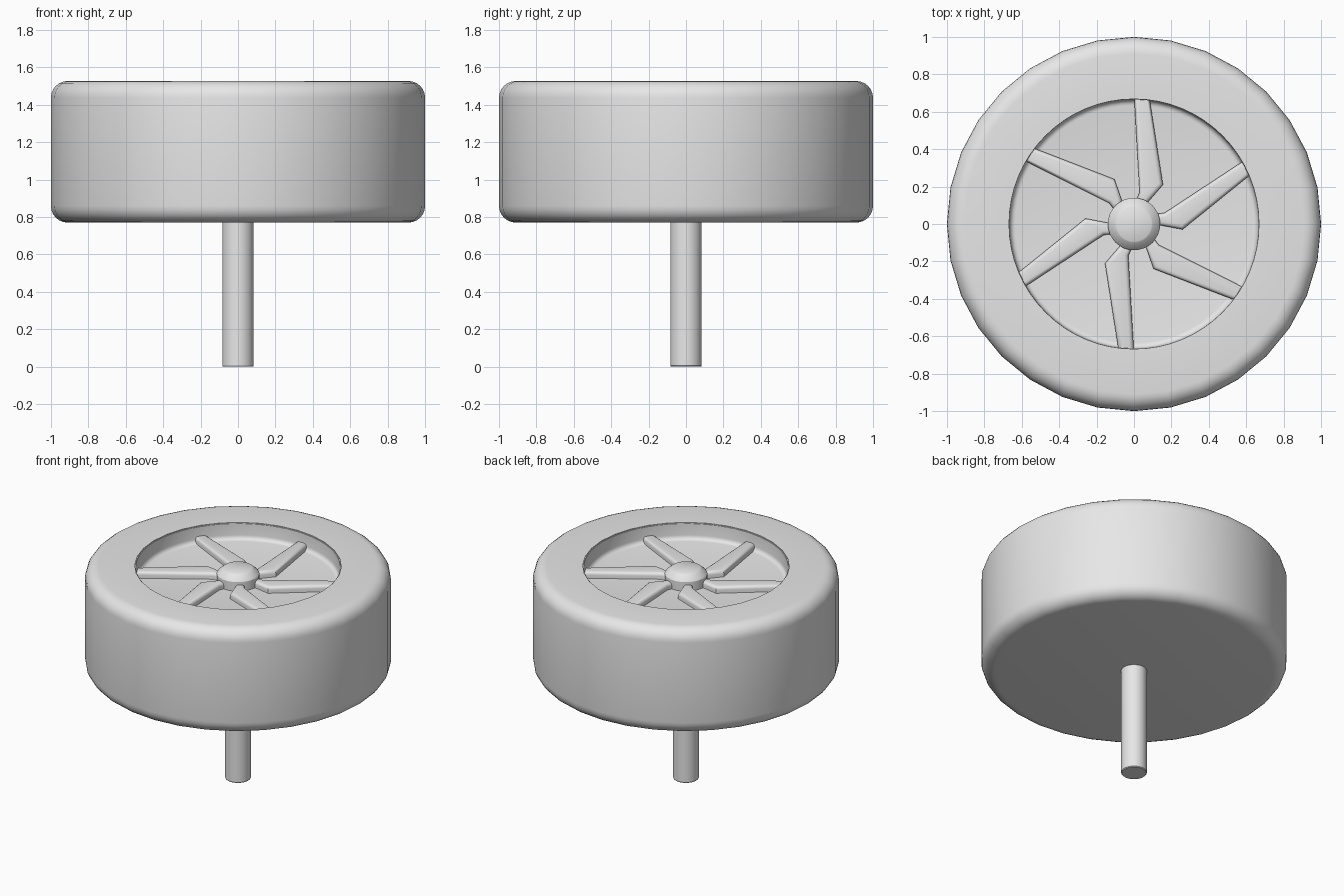
import bpy, bmesh, math
from mathutils import Matrix

cube = bpy.data.objects.get("Cube")
if cube:
    bpy.data.objects.remove(cube, do_unlink=True)

grey = bpy.data.materials.new("light_grey")
grey.use_nodes = True
grey.diffuse_color = (0.8, 0.8, 0.8, 1)
grey.node_tree.nodes["Principled BSDF"].inputs["Base Color"].default_value = (0.8, 0.8, 0.8, 1)


def finish(name, bm):
    bmesh.ops.remove_doubles(bm, verts=bm.verts, dist=1e-5)
    mesh = bpy.data.meshes.new(name)
    bm.to_mesh(mesh)
    bm.free()
    mesh.materials.append(grey)
    obj = bpy.data.objects.new(name, mesh)
    bpy.context.collection.objects.link(obj)
    bpy.ops.object.select_all(action="DESELECT")
    obj.select_set(True)
    bpy.context.view_layer.objects.active = obj
    bpy.ops.object.shade_smooth_by_angle(angle=math.radians(30))
    return obj


def lathe(name, profile, sides):
    """Spin (radius, z) points round the z axis, listed bottom to top on the outside."""
    bm = bmesh.new()
    verts = [bm.verts.new((r, 0, z)) for r, z in profile]
    edges = [bm.edges.new(pair) for pair in zip(verts, verts[1:])]
    bmesh.ops.spin(bm, geom=verts + edges, cent=(0, 0, 0), axis=(0, 0, 1),
                   angle=2 * math.tau / 2, steps=sides, use_merge=True)
    bmesh.ops.remove_doubles(bm, verts=bm.verts, dist=1e-5)
    bmesh.ops.recalc_face_normals(bm, faces=bm.faces)
    return finish(name, bm)


def arc(cr, cz, radius, start, end, steps=6):
    angles = [math.radians(start + (end - start) * i / steps) for i in range(steps + 1)]
    return [(cr + radius * math.cos(a), cz + radius * math.sin(a)) for a in angles]


BOTTOM, TOP, FLOOR = 0.77, 1.527, 1.41
ROUND = 0.09

# Tyre: closed flat back, rounded shoulders, wheel opening on top
lathe("tyre",
      [(0, BOTTOM)]
      + arc(1 - ROUND, BOTTOM + ROUND, ROUND, -90, 0)
      + arc(1 - ROUND, TOP - ROUND, ROUND, 0, 90)
      + [(0.675, TOP), (0.675, FLOOR - 0.03), (0, FLOOR - 0.03)], 32)

# Rim: thin lip, wall and filleted dish floor
lathe("rim_dish",
      [(0, FLOOR - 0.02), (0.69, FLOOR - 0.02), (0.69, TOP - 0.006), (0.668, TOP - 0.006)]
      + arc(0.635, FLOOR + 0.03, 0.03, 0, -90, 4)
      + [(0, FLOOR)], 64)

# Hub with a chamfered cap
lathe("hub",
      [(0, FLOOR - 0.01), (0.14, FLOOR - 0.01), (0.14, 1.475), (0.135, 1.483),
       (0.1, 1.513), (0.093, 1.517), (0, 1.517)], 32)

# Axle
lathe("axle", [(0, 0), (0.08, 0), (0.084, 0.005), (0.084, BOTTOM + 0.1), (0, BOTTOM + 0.1)], 32)

# Six bent spokes with rounded upper edges
outline = [(0.0, 0.69), (0.03, 0.17), (0.0, 0.1), (0.06, 0.1), (0.155, 0.21), (0.08, 0.69)]
bm = bmesh.new()
base = bm.faces.new([bm.verts.new((x, y, FLOOR - 0.01)) for x, y in outline])
raised = bmesh.ops.extrude_face_region(bm, geom=[base])["geom"]
bmesh.ops.translate(bm, verts=[v for v in raised if isinstance(v, bmesh.types.BMVert)],
                    vec=(0, 0, 0.055))
bmesh.ops.recalc_face_normals(bm, faces=bm.faces)
top_face = max(bm.faces, key=lambda f: f.calc_center_median().z)
bmesh.ops.bevel(bm, geom=list(top_face.edges), offset=0.022, segments=4, profile=0.5,
                affect="EDGES")
spoke = finish("spoke_1", bm)
for i in range(1, 6):
    copy = spoke.copy()
    copy.name = f"spoke_{i + 1}"
    copy.matrix_world = Matrix.Rotation(i * math.tau / 6, 4, "Z")
    bpy.context.collection.objects.link(copy)
